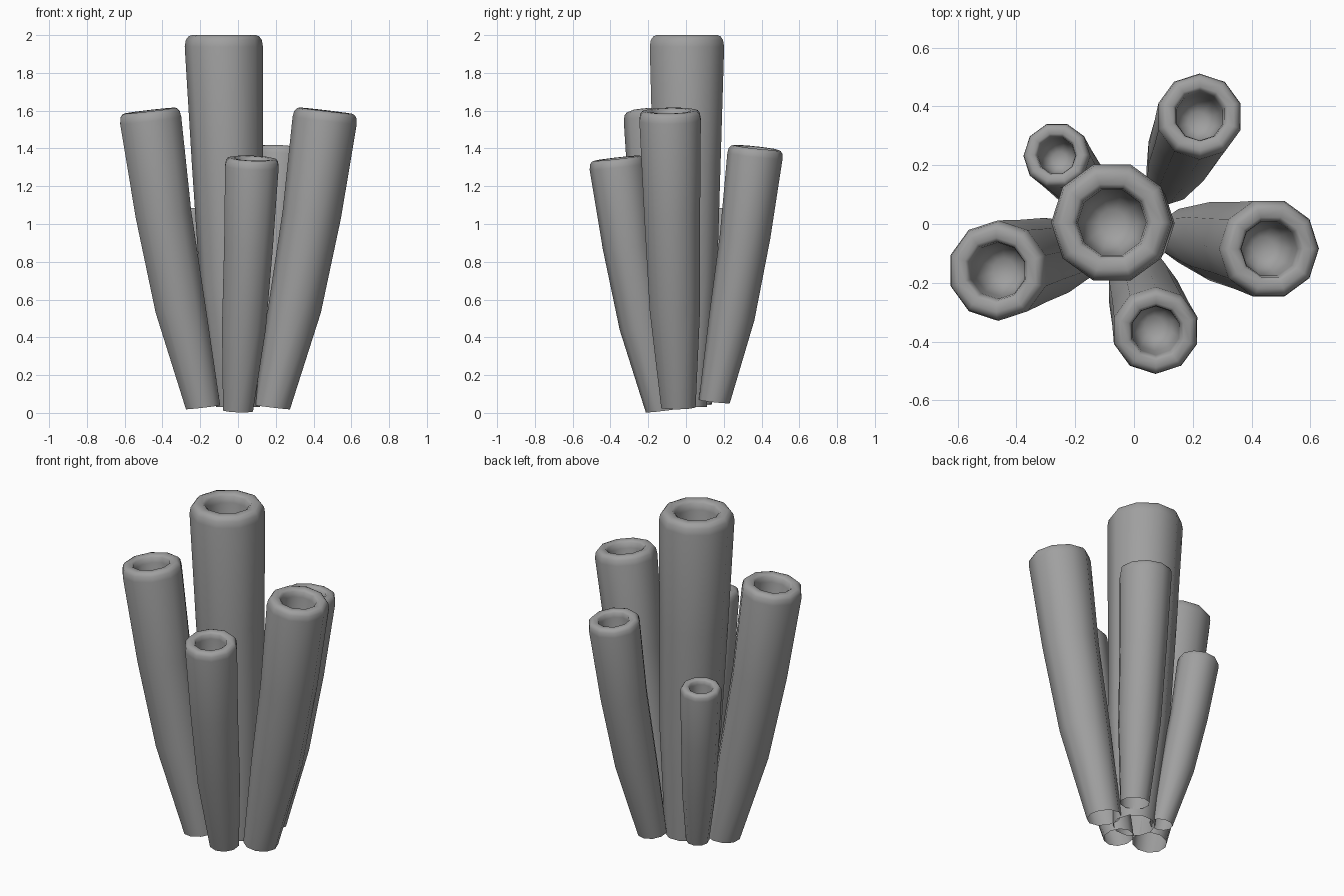
import bpy, bmesh, math
from mathutils import Vector, Matrix

old = bpy.data.objects.get("Cube")
if old:
    bpy.data.objects.remove(old, do_unlink=True)

grey = bpy.data.materials.new("sponge_grey")
grey.use_nodes = True
colour = (0.35, 0.35, 0.35, 1)
grey.diffuse_color = colour
grey.node_tree.nodes["Principled BSDF"].inputs["Base Color"].default_value = colour

SIDES = 10
# Stalk stations: share of height, share of sideways bend, share of radius
STALK = [(0, 0, 0.56), (0.33, 0.42, 0.82), (0.65, 0.74, 0.91)]
# Mouth profile: share of radius, drop below the lip in radii
MOUTH = [(1, 0.3), (0.97, 0.12), (0.9, 0.03), (0.82, 0), (0.66, 0.01),
         (0.59, 0.07), (0.56, 0.25), (0.53, 0.8), (0.42, 1.15), (0.22, 1.3)]


def tube(name, base, top, radius, tilt, phase):
    """Bent, widening tube, open below, with a rounded lip and a cavity."""
    base, top = Vector(base), Vector(top)
    lean = Vector((top.x - base.x, top.y - base.y, 0)).normalized()
    turn = Matrix.Rotation(tilt, 3, Vector((0, 0, 1)).cross(lean))
    axis = turn @ Vector((0, 0, 1))
    bm = bmesh.new()

    def ring(centre, r):
        angles = [math.radians(phase) + math.tau * i / SIDES for i in range(SIDES)]
        return [bm.verts.new(centre + turn @ Vector((r * math.cos(a), r * math.sin(a), 0)))
                for a in angles]

    rings = []
    for height, bend, share in STALK:
        centre = base.lerp(top, bend)
        centre.z = base.z + (top.z - base.z) * height
        rings.append(ring(centre, radius * share))
    for share, drop in MOUTH:
        rings.append(ring(top - axis * drop * radius, radius * share))
    for low, high in zip(rings, rings[1:]):
        for i in range(SIDES):
            j = (i + 1) % SIDES
            bm.faces.new((low[i], low[j], high[j], high[i]))
    bm.faces.new(rings[-1])  # cavity floor
    mesh = bpy.data.meshes.new(name)
    bm.to_mesh(mesh)
    bm.free()
    mesh.materials.append(grey)
    mesh.shade_smooth()
    obj = bpy.data.objects.new(name, mesh)
    bpy.context.collection.objects.link(obj)


tube("centre_tube", (0, 0, 0.03), (-0.075, 0.005, 2), 0.207, 0, 0)
tube("right_tube", (-0.185, -0.09, 0.03), (-0.468, -0.16, 1.6), 0.171, 0.12, 18)
tube("left_tube", (0.18, -0.04, 0.03), (0.465, -0.085, 1.6), 0.171, 0.12, 0)
tube("front_tube", (0, -0.13, 0.012), (0.075, -0.367, 1.348), 0.149, 0.12, 18)
tube("back_left_tube", (0.12, 0.15, 0.06), (0.225, 0.37, 1.405), 0.147, 0.12, 18)
tube("back_right_tube", (-0.13, 0.075, 0.05), (-0.265, 0.235, 1.075), 0.114, 0.12, 0)
